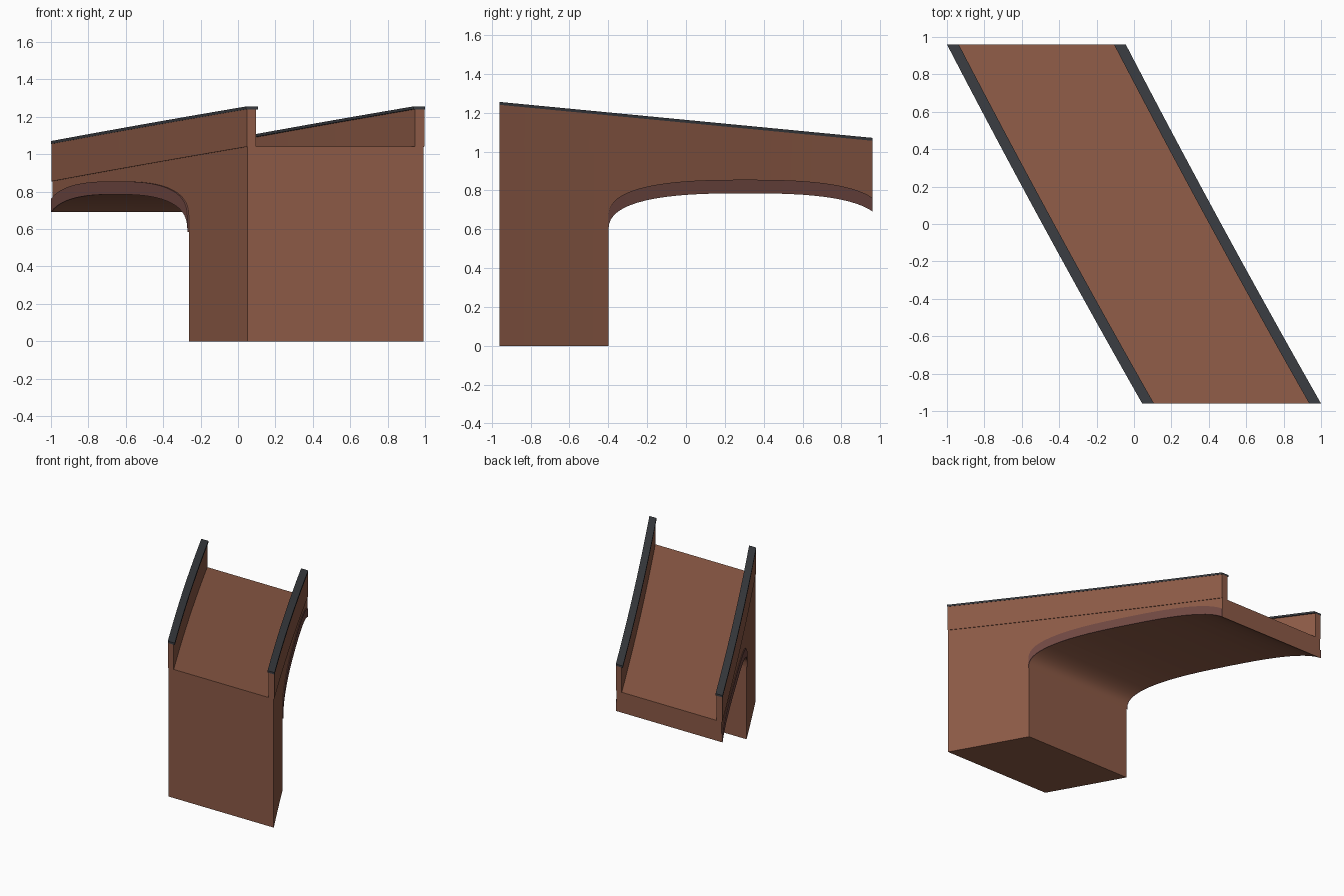
import bpy, bmesh, math

cube = bpy.data.objects.get("Cube")
if cube:
    bpy.data.objects.remove(cube, do_unlink=True)


def material(name, rgb):
    m = bpy.data.materials.new(name)
    m.use_nodes = True
    m.diffuse_color = (*rgb, 1)
    m.node_tree.nodes["Principled BSDF"].inputs["Base Color"].default_value = (*rgb, 1)
    return m


BRICK = material("brick brown", (0.262, 0.102, 0.061))
TRIM = material("dull red trim", (0.162, 0.065, 0.054))
COPING = material("dark slate", (0.041, 0.044, 0.051))

END = 0.96          # half length along y
PIER_BACK = -0.4    # where the pier stops and the arch begins
HALF = 0.47         # half width of the bridge body


def centre_x(y):
    """Skewed, slightly bowed centre line."""
    t = y / END
    return -0.522 * t - 0.012 * (1 - t * t)


def deck(y):
    return 0.948 - 0.0925 * y / END


def arch(y):
    """Underside of the arch, a squared-off ellipse."""
    mid = 0.305
    t = min(1, abs(y - mid) / (mid - PIER_BACK))
    return 0.585 + 0.2 * (1 - t ** 2.7) ** 0.37


def span(start, end, count):
    """Stations from start to end, closer together near both ends."""
    return [start + (end - start) * (1 - math.cos(math.pi * i / count)) / 2
            for i in range(count + 1)]


def loft(name, stations, u0, u1, low, high, mat):
    """Sweep a box section along the centre line between two height rules."""
    bm = bmesh.new()
    rings = []
    for y in stations:
        x, a, b = centre_x(y), low(y), high(y)
        corners = ((u0, a), (u1, a), (u1, b), (u0, b))
        rings.append([bm.verts.new((x + u, y, z)) for u, z in corners])
    for r, s in zip(rings, rings[1:]):
        for i in range(4):
            j = (i + 1) % 4
            bm.faces.new((r[i], r[j], s[j], s[i]))
    bm.faces.new(rings[0])
    bm.faces.new(rings[-1])
    bmesh.ops.recalc_face_normals(bm, faces=bm.faces)
    mesh = bpy.data.meshes.new(name)
    bm.to_mesh(mesh)
    bm.free()
    mesh.materials.append(mat)
    ob = bpy.data.objects.new(name, mesh)
    bpy.context.collection.objects.link(ob)
    bpy.ops.object.select_all(action="DESELECT")
    ob.select_set(True)
    bpy.context.view_layer.objects.active = ob
    bpy.ops.object.shade_smooth_by_angle(angle=math.radians(30))
    return ob


full = span(-END, END, 16)
arched = span(PIER_BACK, END, 32)

# Pier and arched deck
loft("pier", span(-END, PIER_BACK, 6), -HALF, HALF, lambda y: 0, deck, BRICK)
loft("arched_deck", arched, -HALF, HALF, arch, deck, BRICK)

# Parapets, copings and arch trims on both sides
for side, word in ((1, "left"), (-1, "right")):
    loft(word + "_parapet", full, side * 0.425, side * 0.475,
         deck, lambda y: deck(y) + 0.2, BRICK)
    loft(word + "_coping", full, side * 0.415, side * 0.478,
         lambda y: deck(y) + 0.2, lambda y: deck(y) + 0.215, COPING)
    loft(word + "_arch_trim", arched, side * HALF, side * 0.478,
         arch, lambda y: arch(y) + 0.07, TRIM)
